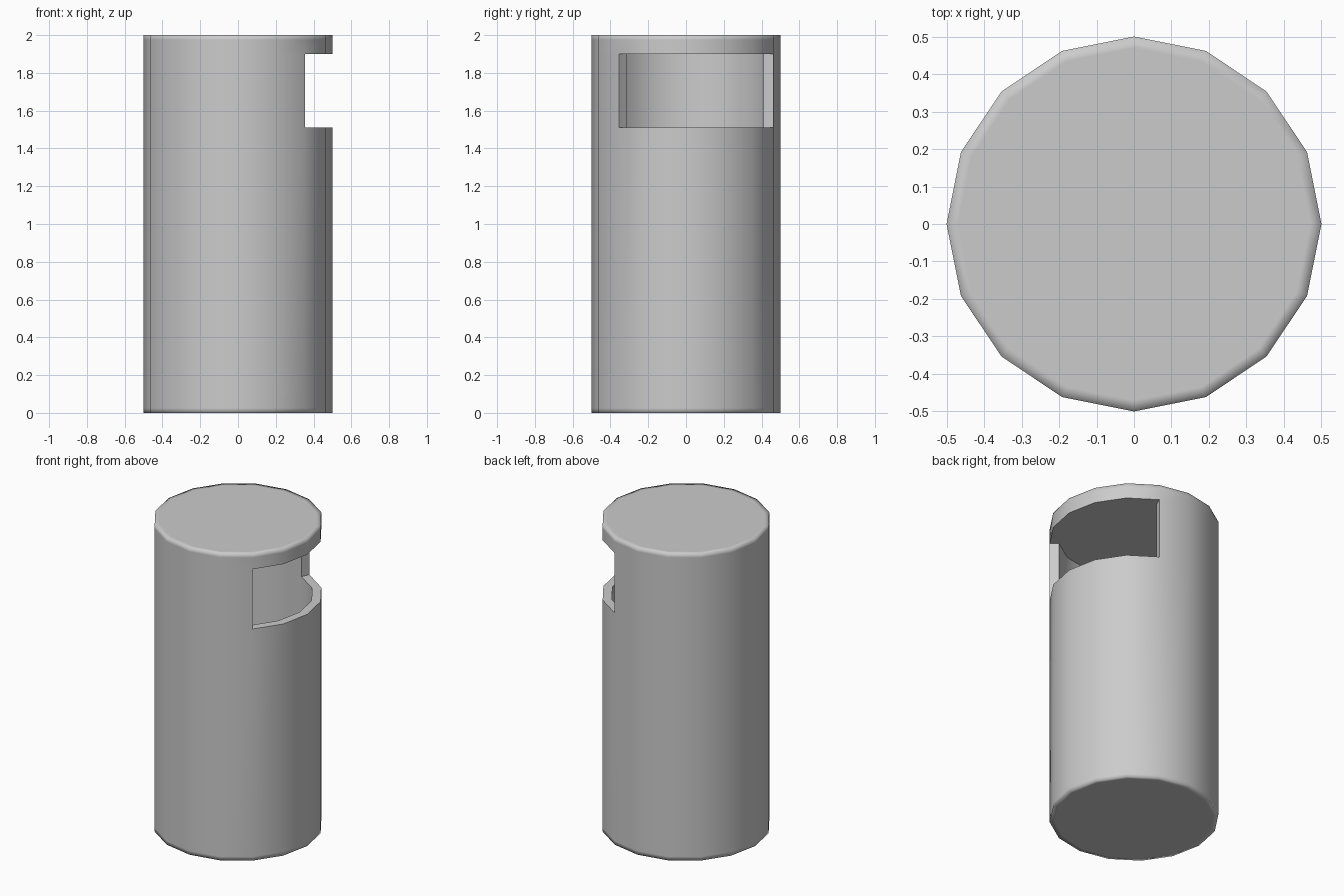
import bpy, bmesh, math

if "Cube" in bpy.data.objects:
    bpy.data.objects.remove(bpy.data.objects["Cube"])

SIDES = 16
OUTER_R, INNER_R = 0.5, 0.445
SLOT_LOW, SLOT_HIGH = 1.51, 1.9
SLOT = {(k % SIDES) for k in range(-2, 3)}      # the five open facets

bm = bmesh.new()


def ring(r, z):
    step = 2 * math.pi / SIDES
    return [bm.verts.new((r * math.cos(k * step), r * math.sin(k * step), z))
            for k in range(SIDES)]


def bridge(a, b, only=None):
    for k in range(SIDES):
        if only is None or k in only:
            n = (k + 1) % SIDES
            bm.faces.new((a[k], a[n], b[n], b[k]))


solid = set(range(SIDES)) - SLOT

# Outer shell, with tight loops that soften both rims
bottom = ring(OUTER_R - 0.03, 0)
outer = [ring(OUTER_R, z) for z in (0, 0.025, SLOT_LOW, SLOT_HIGH, 1.975, 2)]
top = ring(OUTER_R - 0.03, 2)
path = [bottom] + outer + [top]
for a, b in zip(path, path[1:]):
    bridge(a, b, solid if a is outer[2] else None)
bm.faces.new(bottom)
bm.faces.new(top)

# Hollow inside, its ceiling level with the top of the slot
floor, low, high = [ring(INNER_R, z) for z in (0.06, SLOT_LOW, SLOT_HIGH)]
bridge(floor, low)
bridge(low, high, solid)
bm.faces.new(floor)
bm.faces.new(high)

# Slot ledge, lintel and both jambs
bridge(outer[2], low, SLOT)
bridge(outer[3], high, SLOT)
for k in (-2, 3):
    bm.faces.new((outer[2][k], low[k], high[k], outer[3][k]))

bmesh.ops.recalc_face_normals(bm, faces=bm.faces[:])

# Smooth shading, with hard edges around the slot and the cavity
for f in bm.faces:
    f.smooth = True
for e in bm.edges:
    z = (e.verts[0].co.z + e.verts[1].co.z) / 2
    if 0.05 < z < 1.95 and e.calc_face_angle(0) > math.radians(30):
        e.smooth = False

mesh = bpy.data.meshes.new("slotted_bin")
bm.to_mesh(mesh)
bm.free()
bpy.context.collection.objects.link(bpy.data.objects.new("slotted_bin", mesh))
